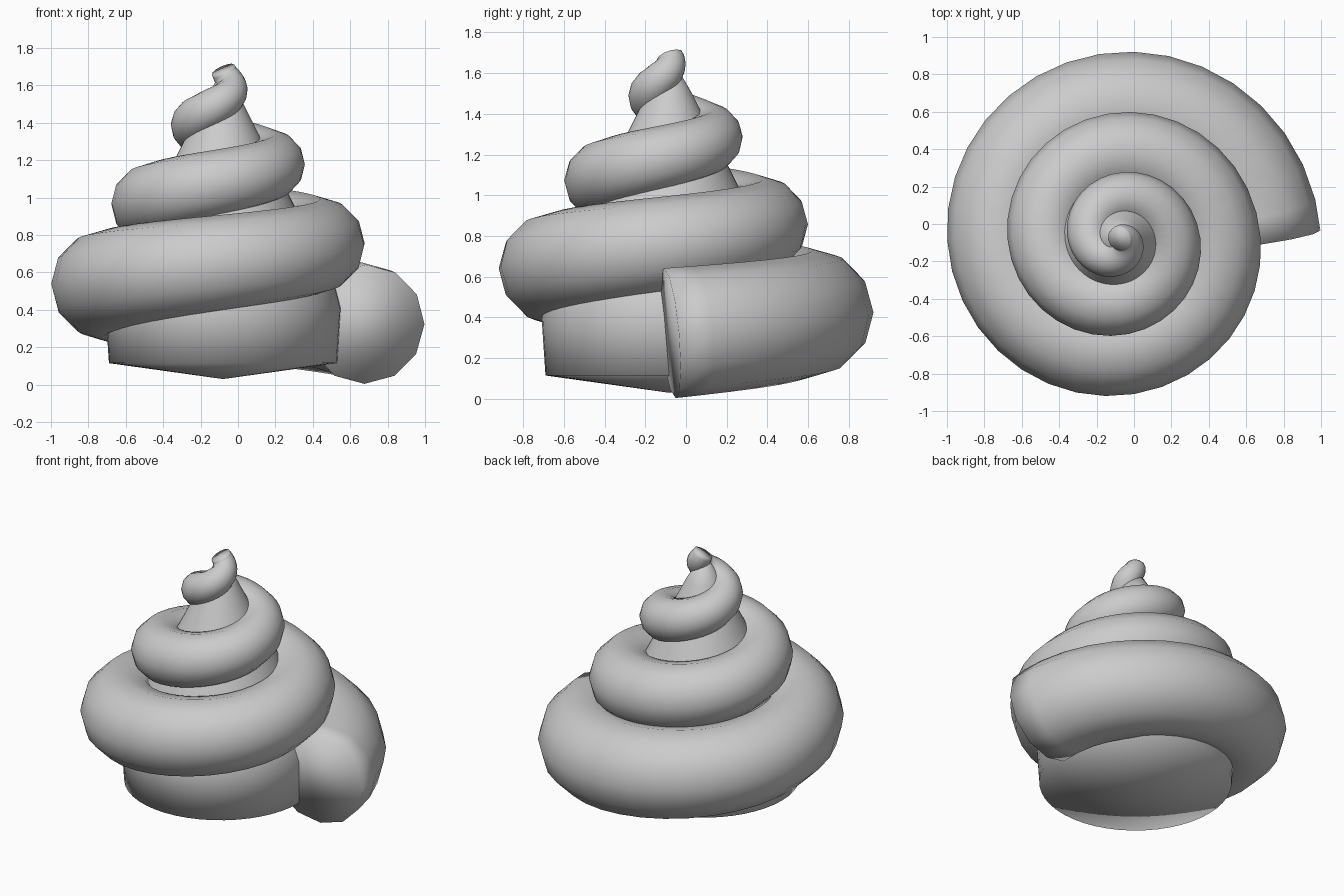
import bpy, bmesh, math
from mathutils import Vector

if "Cube" in bpy.data.objects:
    bpy.data.objects.remove(bpy.data.objects["Cube"])

CX = CY = -0.08          # axis of the spiral
SIDES = 12               # sides of the tube
Z = Vector((0, 0, 1))


def finish(name, bm):
    bmesh.ops.recalc_face_normals(bm, faces=bm.faces)
    mesh = bpy.data.meshes.new(name)
    bm.to_mesh(mesh)
    bm.free()
    mesh.shade_smooth()
    obj = bpy.data.objects.new(name, mesh)
    bpy.context.collection.objects.link(obj)
    return obj


def skin(bm, rings):
    for a, b in zip(rings, rings[1:]):
        n = len(a)
        for i in range(n):
            bm.faces.new((a[i], a[(i + 1) % n], b[(i + 1) % n], b[i]))


# Tapered tube winding up and inward; q counts quarter turns
def path(q):
    ang = q * math.pi / 2
    r = 0.76 - 0.0605 * q
    return Vector((CX + r * math.cos(ang), CY + r * math.sin(ang), 0.323 + 0.1085 * q))


STEPS, Q_END = 107, 12.55
qs = [Q_END * i / STEPS for i in range(STEPS + 1)]
pts = [path(q) for q in qs]
bm = bmesh.new()
rings = []
for i, (q, p) in enumerate(zip(qs, pts)):
    t = (pts[min(i + 1, STEPS)] - pts[max(i - 1, 0)]).normalized()
    side = t.cross(Z).normalized()
    up = side.cross(t)
    r = 0.32 - 0.0203 * q
    rings.append([bm.verts.new(p + r * (side * math.cos(k * math.tau / SIDES)
                                        + up * math.sin(k * math.tau / SIDES)))
                  for k in range(SIDES)])
skin(bm, rings)
bm.faces.new(rings[0])
bm.faces.new(rings[-1])
finish("spiral_tube", bm)

# Solid core filling the middle of the coil, with a shallow cone underneath
profile = [(0.61, 0.115), (0.63, 0.41), (0.605, 0.51), (0.36, 1.0), (0.11, 1.5), (0.04, 1.62)]
N = 48
bm = bmesh.new()
rings = [[bm.verts.new((CX + r * math.cos(k * math.tau / N), CY + r * math.sin(k * math.tau / N), z))
          for k in range(N)] for r, z in profile]
skin(bm, rings)
bottom = bm.verts.new((CX, CY, 0.03))
for k in range(N):
    bm.faces.new((bottom, rings[0][(k + 1) % N], rings[0][k]))
bm.faces.new(rings[-1])
finish("core", bm)
